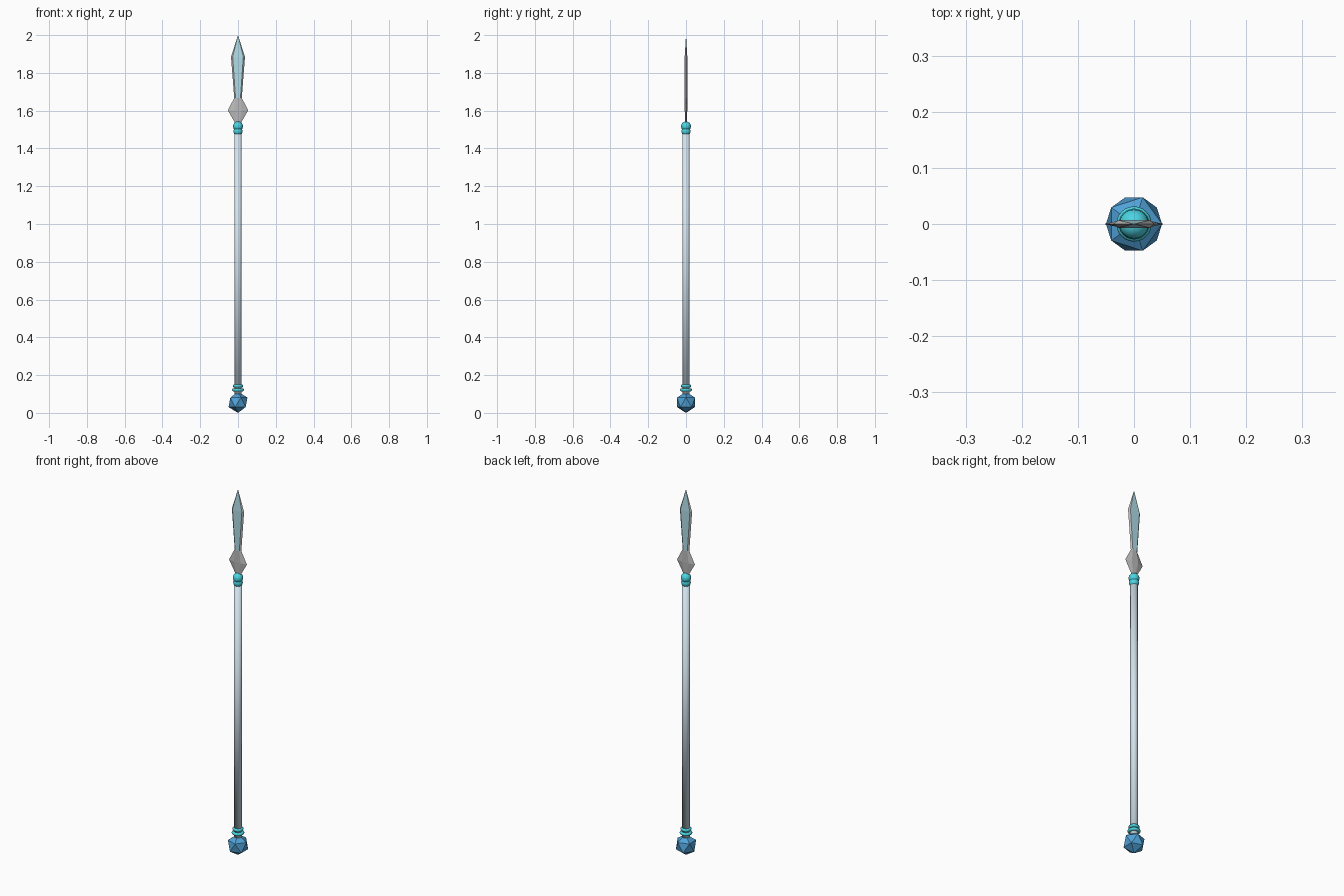
import bpy, bmesh
from math import pi

if "Cube" in bpy.data.objects:
    bpy.data.objects.remove(bpy.data.objects["Cube"])


def material(name, rgb):
    m = bpy.data.materials.new(name)
    m.diffuse_color = (*rgb, 1)
    m.use_nodes = True
    m.node_tree.nodes["Principled BSDF"].inputs["Base Color"].default_value = m.diffuse_color
    return m


shaft_mat = material("pale_blue", (0.66, 0.78, 0.86))
teal = material("teal", (0.07, 0.66, 0.76))
blue = material("blue", (0.08, 0.36, 0.68))
ice = material("ice_blue", (0.44, 0.72, 0.80))
grey = material("grey", (0.5, 0.5, 0.5))


def finish(name, mat, smooth=True):
    o = bpy.context.object
    o.name = name
    o.data.materials.append(mat)
    if smooth:
        bpy.ops.object.shade_smooth()
    return o


# Shaft, smoothed right across its end caps
bpy.ops.mesh.primitive_cylinder_add(vertices=16, radius=0.019, depth=1.40, location=(0, 0, 0.80))
finish("shaft", shaft_mat)

# Faceted pommel
bpy.ops.mesh.primitive_ico_sphere_add(subdivisions=1, radius=0.056, location=(0, 0, 0.056))
finish("pommel", blue, smooth=False)

# Rings above the pommel
for i, (z, r) in enumerate([(0.122, 0.023), (0.143, 0.019)]):
    bpy.ops.mesh.primitive_torus_add(location=(0, 0, z), major_radius=r, minor_radius=0.0085,
                                     major_segments=24, minor_segments=10)
    finish(f"pommel_ring_{i + 1}", teal)

# Collar beads below the blade
for i, (z, r) in enumerate([(1.491, 0.024), (1.517, 0.026)]):
    bpy.ops.mesh.primitive_uv_sphere_add(segments=24, ring_count=12, radius=r, location=(0, 0, z))
    finish(f"collar_bead_{i + 1}", teal)

# Blade: hexagonal sections (height, half width, panel half width, half thickness)
rows = [(1.525, 0.010, 0.003, 0.003),
        (1.602, 0.054, 0.020, 0.007),
        (1.667, 0.020, 0.013, 0.007),
        (1.885, 0.037, 0.028, 0.007)]
bm = bmesh.new()
loops = [[bm.verts.new(p) for p in ((-w, 0, z), (-i, -t, z), (i, -t, z),
                                    (w, 0, z), (i, t, z), (-i, t, z))]
         for z, w, i, t in rows]
tip = bm.verts.new((0, 0, 2.0))
bm.faces.new(loops[0])
for r, low in enumerate(loops):
    for k in range(6):
        n = (k + 1) % 6
        if r + 1 < len(loops):
            f = bm.faces.new((low[k], low[n], loops[r + 1][n], loops[r + 1][k]))
        else:
            f = bm.faces.new((low[k], low[n], tip))
        # coloured panels on the two flat sides of the upper blade
        f.material_index = 1 if r >= 2 and k in (1, 4) else 0
bmesh.ops.recalc_face_normals(bm, faces=bm.faces)
mesh = bpy.data.meshes.new("blade")
bm.to_mesh(mesh)
bm.free()
blade = bpy.data.objects.new("blade", mesh)
bpy.context.collection.objects.link(blade)
mesh.materials.append(grey)
mesh.materials.append(ice)
